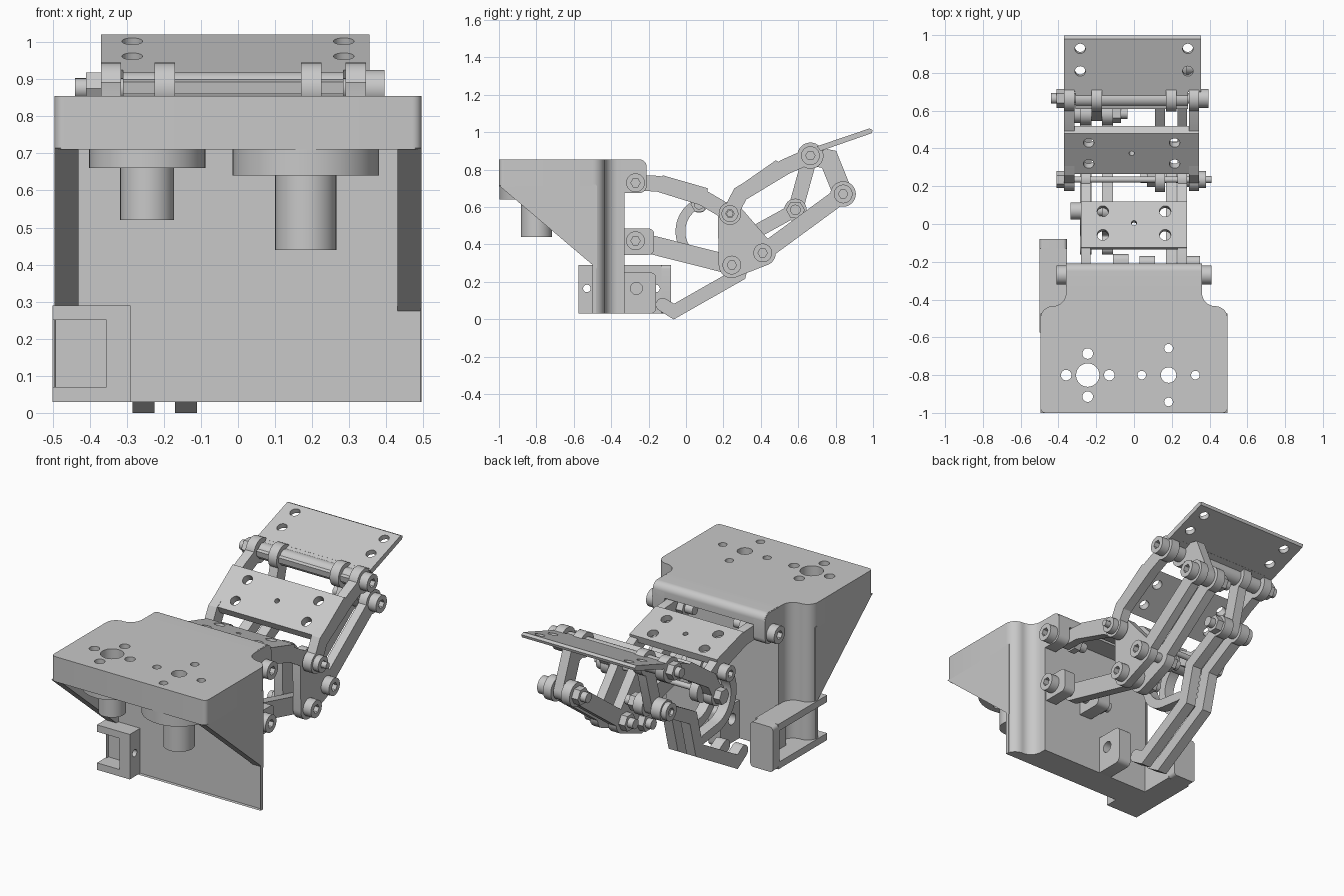
import bpy, bmesh, math
from mathutils import Vector, Matrix

if "Cube" in bpy.data.objects:
    bpy.data.objects.remove(bpy.data.objects["Cube"])

metal = bpy.data.materials.new("grey metal")
metal.diffuse_color = (0.58, 0.58, 0.58, 1)
metal.use_nodes = True
metal.node_tree.nodes["Principled BSDF"].inputs["Base Color"].default_value = metal.diffuse_color


def prism(name, pts, spans, axis="x"):
    """Extrude a 2D outline along an axis over one or more ranges."""
    def place(p, t):
        return {"x": (t, p[0], p[1]), "y": (p[0], t, p[1]), "z": (p[0], p[1], t)}[axis]
    bm = bmesh.new()
    n = len(pts)
    for a, b in spans:
        lo = [bm.verts.new(place(p, a)) for p in pts]
        hi = [bm.verts.new(place(p, b)) for p in pts]
        bm.faces.new(lo)
        bm.faces.new(hi)
        for i in range(n):
            j = (i + 1) % n
            bm.faces.new((lo[i], lo[j], hi[j], hi[i]))
    bmesh.ops.recalc_face_normals(bm, faces=bm.faces)
    me = bpy.data.meshes.new(name)
    bm.to_mesh(me)
    bm.free()
    me.materials.append(metal)
    ob = bpy.data.objects.new(name, me)
    bpy.context.collection.objects.link(ob)
    return ob


def arc(c, r, a0, a1, n=12):
    return [(c[0] + r * math.cos(math.radians(a0 + (a1 - a0) * i / n)),
             c[1] + r * math.sin(math.radians(a0 + (a1 - a0) * i / n))) for i in range(n + 1)]


def circle(c, r, n=32):
    return arc(c, r, 0, 360, n)[:-1]


def rounded(x0, y0, x1, y1, r, n=6):
    out = []
    for cx, cy, a in ((x1 - r, y1 - r, 0), (x0 + r, y1 - r, 90), (x0 + r, y0 + r, 180), (x1 - r, y0 + r, 270)):
        out += arc((cx, cy), r, a, a + 90, n)
    return out


def strip(path, r):
    """Outline of a bar that follows a path, with round ends."""
    p = [Vector(q) for q in path]
    d = [(p[i + 1] - p[i]).normalized() for i in range(len(p) - 1)]
    left, right = [], []
    for i in range(1, len(p) - 1):
        nrm = Vector((-d[i - 1].y - d[i].y, d[i - 1].x + d[i].x)).normalized()
        off = nrm * (r / max(0.5, nrm.dot(Vector((-d[i].y, d[i].x)))))
        left.append(tuple(p[i] + off))
        right.append(tuple(p[i] - off))
    a0 = math.degrees(math.atan2(d[0].y, d[0].x))
    a1 = math.degrees(math.atan2(d[-1].y, d[-1].x))
    return arc(p[0], r, a0 + 270, a0 + 90) + left + arc(p[-1], r, a1 + 90, a1 - 90) + right[::-1]


def cut(ob, tool):
    """Subtract a tool mesh and remove the tool."""
    m = ob.modifiers.new("cut", "BOOLEAN")
    m.operation, m.solver, m.object = "DIFFERENCE", "EXACT", tool
    bpy.context.view_layer.update()
    me = bpy.data.meshes.new_from_object(ob.evaluated_get(bpy.context.evaluated_depsgraph_get()))
    ob.modifiers.clear()
    ob.data = me
    bpy.data.objects.remove(tool)


def drill(ob, holes, tilt, centre):
    """Holes as (x, y, r) in the plane of a plate tilted about x."""
    for x, y, r in holes:
        t = prism("drill", circle((x, y), r, 20), [(-0.09, 0.09)], "z")
        t.data.transform(Matrix.Translation(centre) @ Matrix.Rotation(math.radians(tilt), 4, "X"))
        cut(ob, t)


def both(a, b):
    return [(a, b), (-b, -a)]


def bolt(name, c, nut, head, r=0.05, shaft=0.028, h=0.05, tip=0.035):
    """Socket head outside x = head, hex nut and thread end beyond x = nut."""
    s = 1 if head > nut else -1
    span = lambda a, b: [(min(a, b), max(a, b))]
    prism(name + "_shaft", circle(c, shaft, 20), span(nut - s * (0.04 + tip), head))
    cap = prism(name + "_head", circle(c, r), span(head, head + s * h))
    cut(cap, prism("socket", circle(c, r * 0.5, 6), span(head + s * h * 0.4, head + s * h * 2)))
    prism(name + "_nut", circle(c, r, 6), span(nut - s * 0.04, nut))


# joint positions in (y, z)
A, B, C, D, E = (-0.27, 0.73), (-0.27, 0.42), (0.07, 0.615), (0.235, 0.565), (0.245, 0.29)
F, G, H, I = (0.41, 0.355), (0.585, 0.585), (0.665, 0.875), (0.84, 0.67)
RIGHT = [(0.11, 0.165), (0.23, 0.28)]
LEFT = [(-0.285, -0.225), (-0.17, -0.11)]
OUTER = both(0.23, 0.28)

# housing: top plate, back lip, back wall, side gussets
flank = arc((0.43, -0.5), 0.065, 0, 90) + arc((0.43, -0.365), 0.07, 270, 180)
mirror = lambda pts: [(-x, y) for x, y in reversed(pts)]
half = arc((0.47, -0.975), 0.025, -90, 0, 5) + flank + [(0.36, -0.33)]
top = prism("top_plate", half + mirror(half), [(0.71, 0.855)], "z")
wall = [(0.495, -0.48)] + flank + [(0.36, -0.33)]
prism("back_wall", wall + mirror(wall), [(0.03, 0.72)], "z")
prism("gusset", [(-1, 0.715), (-0.475, 0.27), (-0.475, 0.715)], both(0.43, 0.495))
prism("back_lip", [(-0.36, 0.78), (-0.21, 0.78)] + arc((-0.25, 0.815), 0.04, 0, 90) + [(-0.36, 0.855)], [(-0.355, 0.355)])

# mounting bosses under the top plate, bored through
for n, x, rf, zf, rb, zb, bore, rh, ring in (("left", -0.245, 0.157, 0.66, 0.073, 0.52, 0.062, 0.028, 0.114),
                                             ("right", 0.183, 0.198, 0.64, 0.083, 0.44, 0.041, 0.023, 0.142)):
    c = (x, -0.8)
    flange = prism(n + "_boss_flange", circle(c, rf, 48), [(zf, 0.71)], "z")
    body = prism(n + "_boss", circle(c, rb), [(zb, zf)], "z")
    holes = [(x, -0.8, bore)] + [(x + ring * i, -0.8 + ring * j, rh) for i, j in ((1, 0), (-1, 0), (0, 1), (0, -1))]
    for part, hs in ((top, holes), (flange, holes), (body, holes[:1])):
        for hx, hy, hr in hs:
            cut(part, prism("bore", circle((hx, hy), hr, 24), [(0.3, 1)], "z"))

# lugs on the back wall
prism("upper_lug", rounded(-0.36, 0.675, -0.21, 0.854, 0.04), both(0.285, 0.36))
prism("lower_lug", rounded(-0.36, 0.345, -0.17, 0.485, 0.03), [(0.28, 0.35), (0.03, 0.11)])
block = prism("guide_block", rounded(-0.36, 0.03, -0.16, 0.25, 0.03), [(-0.11, -0.03)])
cut(block, prism("bore", circle((-0.265, 0.165), 0.032), [(-0.3, 0.2)]))

# motor cradle: channel open to the left, with a rear ear
chan = [(-0.5, 0.03), (-0.29, 0.03), (-0.29, 0.29), (-0.5, 0.29), (-0.5, 0.25),
        (-0.355, 0.25), (-0.355, 0.07), (-0.5, 0.07)]
cradle = prism("motor_cradle", chan, [(-0.575, -0.33)], "y")
rear = [(-0.355, z) if x > -0.3 else (-0.41, z) if x > -0.4 else (x, z) for x, z in chan]
ear = prism("cradle_rear", rear, [(-0.33, -0.13)], "y")
prism("cradle_ear", rounded(-0.5, 0.03, -0.355, 0.29, 0.02), [(-0.14, -0.08)], "y")
cut(cradle, prism("bore", circle((-0.53, 0.165), 0.02), [(-0.4, -0.2)]))
cut(ear, prism("bore", circle((-0.16, 0.165), 0.02), [(-0.45, -0.3)]))

# first segment: plate and arms
p1 = prism("first_plate", [(-0.125, 0.77), (0.118, 0.70), (0.108, 0.66), (-0.135, 0.735)], [(-0.28, 0.28)])
drill(p1, [(x, y, 0.03) for x in (-0.165, 0.165) for y in (-0.065, 0.065)] + [(0, 0, 0.014)], -16, (0, 0, 0.715))
prism("first_arm", strip([A, (-0.15, 0.725), (0.09, 0.65), D], 0.042), OUTER)
prism("first_arm_eye", circle(D, 0.065), OUTER)

# right linkage: triangular rocker, lower link, long link
prism("rocker", arc(D, 0.065, 180, 40) + arc(F, 0.07, 40, -60) + arc(E, 0.07, -80, -180), RIGHT)
prism("lower_link", strip([B, E], 0.05), [(0.17, 0.225)])
prism("long_link", strip([F, I], 0.045), RIGHT)
prism("long_link_eye", circle(I, 0.068), RIGHT)

# left linkage: drive link with bent tail and curved hook
drive = [(-0.125, 0.078), (-0.065, 0.041), (0.285, 0.24), (0.34, 0.45), G]
prism("drive_link", strip(drive, 0.036), LEFT)
prism("drive_link_eye", circle(G, 0.06), LEFT)
prism("drive_hook", strip(arc((0.135, 0.47), 0.165, 118, 262, 24) + [E], 0.026), LEFT)
prism("drive_hook_eye", circle(C, 0.045), LEFT)

# middle segment: plate and arms
p2 = prism("middle_plate", [(0.265, 0.70), (0.48, 0.85), (0.52, 0.825), (0.285, 0.66)], [(-0.37, 0.345)])
drill(p2, [(x, y, 0.028) for x in (-0.24, 0.215) for y in (-0.068, 0.068)] + [(-0.012, 0, 0.014)], 35, (0, 0.385, 0.76))
middle_arms = [(0.29, 0.345), (-0.37, -0.315)]
prism("middle_arm", strip([D, (0.29, 0.67), (0.53, 0.815), H], 0.042), middle_arms)
prism("middle_arm_eye", circle(H, 0.07), middle_arms)
prism("middle_arm_foot", circle(D, 0.06), middle_arms)

# end segment: plate, hinge tube and one lever on each side
p3 = prism("end_plate", [(0.70, 0.925), (0.98, 1.02), (0.998, 1.012), (0.993, 0.995), (0.72, 0.90)], [(-0.37, 0.355)])
drill(p3, [(x, y, 0.028) for x in (-0.285, 0.285) for y in (-0.013, 0.113)], 18.5, (0, 0.825, 0.955))
prism("end_plate_root", [(0.61, 0.893), (0.72, 0.931), (0.74, 0.905), (0.615, 0.86)], [(-0.31, 0.285)])
prism("hinge_tube", circle(H, 0.045), [(-0.31, 0.285)])
prism("right_lever", strip([H, (0.765, 0.855), I], 0.052), [(0.17, 0.225)])
prism("left_lever", strip([H, G], 0.04), [(-0.225, -0.17)])
prism("lever_eye", circle(H, 0.07), both(0.17, 0.225))

# bolts
bolt("upper_right_bolt", A, 0.22, 0.36, tip=0.05)
bolt("upper_left_bolt", A, -0.22, -0.36, tip=0.05)
bolt("lower_bolt", B, 0.03, 0.35)
bolt("middle_bolt", D, -0.37, 0.345, 0.045, 0.016, 0.035, 0)
prism("middle_bolt_tip", circle(D, 0.018, 16), [(0.37, 0.41)])
bolt("rocker_bolt", E, 0.11, 0.28)
bolt("long_link_bolt", F, 0.11, 0.28)
bolt("end_bolt", I, 0.11, 0.28)
bolt("hinge_bolt", H, -0.37, 0.345, tip=0.03)
bolt("lever_bolt", G, -0.11, -0.285, h=0.03)
bolt("hook_bolt", C, -0.11, -0.285, 0.045)

# crisp edges with smooth curves
for ob in bpy.data.objects:
    ob.select_set(True)
    bpy.context.view_layer.objects.active = ob
bpy.ops.object.shade_smooth_by_angle(angle=math.radians(30))
